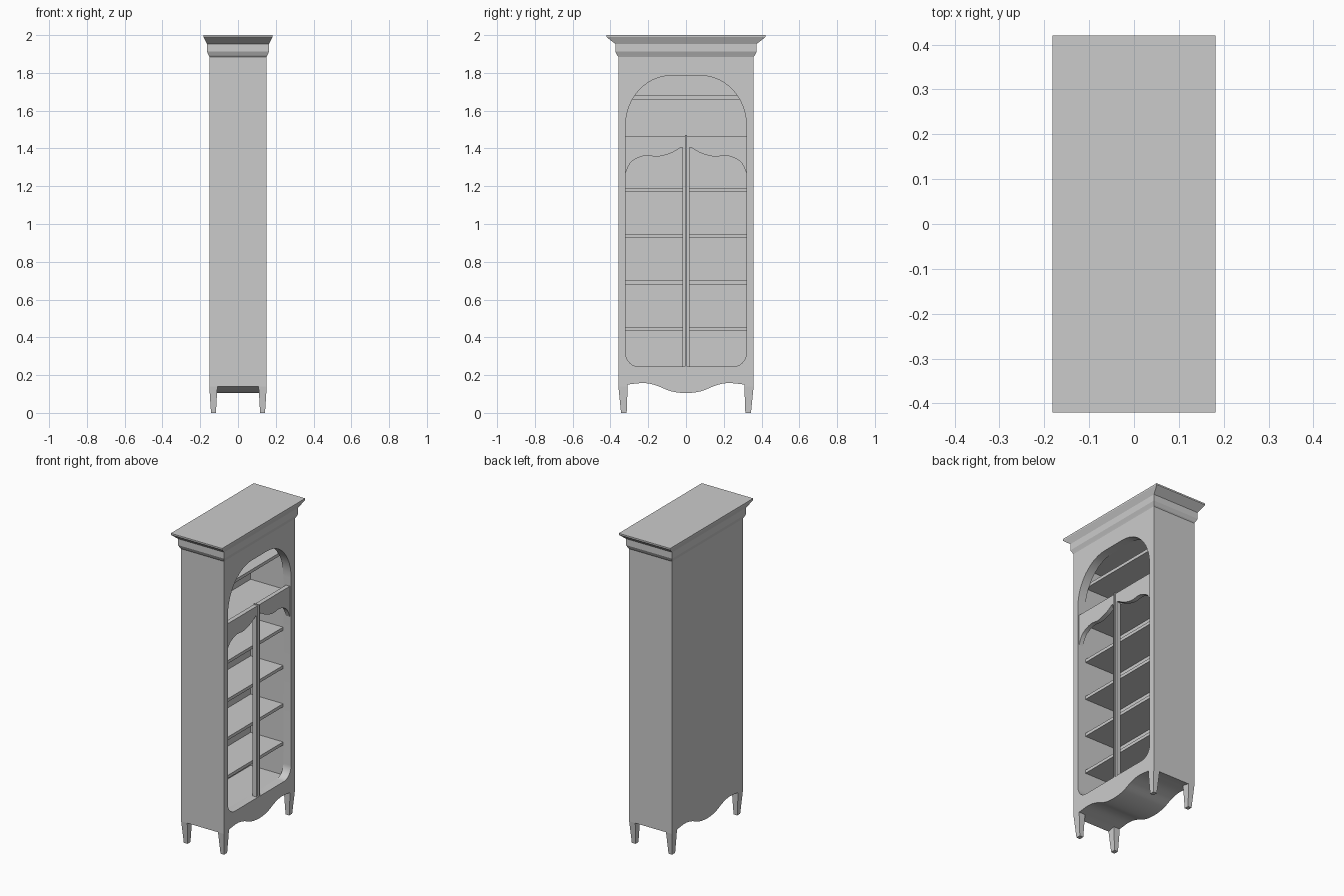
import bpy, bmesh, math
from mathutils import Matrix, Vector

if "Cube" in bpy.data.objects:
    bpy.data.objects.remove(bpy.data.objects["Cube"])

YZ = Matrix(((0, 0, 1), (1, 0, 0), (0, 1, 0)))  # profile (y, z) extruded along x


def finish(name, bm):
    bmesh.ops.recalc_face_normals(bm, faces=bm.faces)
    me = bpy.data.meshes.new(name)
    bm.to_mesh(me)
    bm.free()
    ob = bpy.data.objects.new(name, me)
    bpy.context.collection.objects.link(ob)
    return ob


def extrude(name, pts, x0, x1):
    """Extrude a closed (y, z) outline from x0 to x1."""
    bm = bmesh.new()
    a = [bm.verts.new(YZ @ Vector((y, z, x0))) for y, z in pts]
    b = [bm.verts.new(YZ @ Vector((y, z, x1))) for y, z in pts]
    n = len(pts)
    bm.faces.new(a)
    bm.faces.new(b[::-1])
    for i in range(n):
        bm.faces.new((a[i], a[(i + 1) % n], b[(i + 1) % n], b[i]))
    return finish(name, bm)


def box(name, x0, x1, y0, y1, z0, z1):
    return extrude(name, [(y0, z0), (y1, z0), (y1, z1), (y0, z1)], x0, x1)


def loft(name, rings):
    """Stack of rectangles (x0, x1, y0, y1, z)."""
    bm = bmesh.new()
    vs = [[bm.verts.new(c) for c in ((x0, y0, z), (x1, y0, z), (x1, y1, z), (x0, y1, z))]
          for x0, x1, y0, y1, z in rings]
    bm.faces.new(vs[0])
    bm.faces.new(vs[-1])
    for a, b in zip(vs, vs[1:]):
        for i in range(4):
            j = (i + 1) % 4
            bm.faces.new((a[i], a[j], b[j], b[i]))
    return finish(name, bm)


def spline(p, steps=6):
    """Smooth curve through the points."""
    q = [p[0]] + list(p) + [p[-1]]
    out = []
    for i in range(1, len(q) - 2):
        for s in range(steps):
            t = s / steps
            out.append(tuple(0.5 * (2 * b + (c - a) * t + (2 * a - 5 * b + 4 * c - d) * t * t
                                    + (3 * b - a - 3 * c + d) * t ** 3)
                             for a, b, c, d in zip(q[i - 1], q[i], q[i + 1], q[i + 2])))
    return out + [tuple(p[-1])]


def arc(cy, cz, a, b, start, n=12):
    return [(cy + a * math.cos(math.radians(start + 90 * i / n)),
             cz + b * math.sin(math.radians(start + 90 * i / n))) for i in range(n + 1)]


def smooth(ob):
    bpy.ops.object.select_all(action='DESELECT')
    bpy.context.view_layer.objects.active = ob
    ob.select_set(True)
    bpy.ops.object.shade_smooth_by_angle(angle=math.radians(30))


def cut(ob, cutter):
    m = ob.modifiers.new("cut", 'BOOLEAN')
    m.operation, m.solver, m.object = 'DIFFERENCE', 'EXACT', cutter
    bpy.context.view_layer.objects.active = ob
    bpy.ops.object.modifier_apply(modifier=m.name)
    bpy.data.objects.remove(cutter)


X, Y = 0.152, 0.358

# Carcass: solid with wavy apron, hollowed by a box and an arched front opening
half = [(0.31, 0.15), (0.225, 0.158), (0.16, 0.146), (0.08, 0.115), (0, 0.105)]
wave = spline([(-y, z) for y, z in half] + half[-2::-1])
carcass = extrude("carcass", [(-Y, 0.14)] + wave + [(Y, 0.14), (Y, 1.9), (-Y, 1.9)], -X, X)
cut(carcass, box("cavity_cutter", -0.135, 0.097, -0.321, 0.321, 0.244, 1.787))
arch = (arc(0.08, 1.52, 0.24, 0.265, 0) + arc(-0.08, 1.52, 0.24, 0.265, 90)
        + arc(-0.25, 0.32, 0.07, 0.075, 180) + arc(0.25, 0.32, 0.07, 0.075, 270))
cut(carcass, extrude("arch_cutter", arch, 0.08, 0.2))
smooth(carcass)

# Shelves
for i in range(6):
    z = 0.455 + 0.245 * i
    box(f"shelf_{i + 1}", -0.137, 0.095, -0.322, 0.322, z - 0.02, z)

# Door top rails with wavy lower edge, and the meeting stiles
low = spline([(0.32, 1.27), (0.288, 1.33), (0.22, 1.361), (0.15, 1.357),
              (0.08, 1.375), (0.025, 1.405), (0.016, 1.395)])
for side, s in (("left", -1), ("right", 1)):
    rail = extrude(f"{side}_door_rail", [(s * y, z) for y, z in low]
                   + [(s * 0.016, 1.465), (s * 0.32, 1.465)], 0.115, 0.143)
    smooth(rail)
    box(f"{side}_door_stile", 0.115, 0.143, *sorted((s * 0.003, s * 0.018)), 0.243, 1.465)
box("centre_strip", 0.113, 0.151, -0.005, 0.005, 0.243, 1.47)

# Cornice
loft("cornice", [(-x, x, -y, y, z) for x, y, z in (
    (X, Y, 1.885), (0.155, 0.364, 1.892), (0.164, 0.374, 1.912), (0.164, 0.374, 1.953),
    (0.18, 0.416, 1.986), (0.182, 0.42, 1.99), (0.182, 0.42, 2.0))])

# Tapered legs
for sx in (-1, 1):
    for sy in (-1, 1):
        ring = [(0.117, 0.143, 0.314, 0.344, 0), (0.109, X, 0.309, Y, 0.14),
                (0.109, X, 0.309, Y, 0.16)]
        loft(f"{'front' if sx > 0 else 'back'}_leg_{'right' if sy > 0 else 'left'}",
             [(sx * a, sx * b, sy * c, sy * d, z) for a, b, c, d, z in ring])
